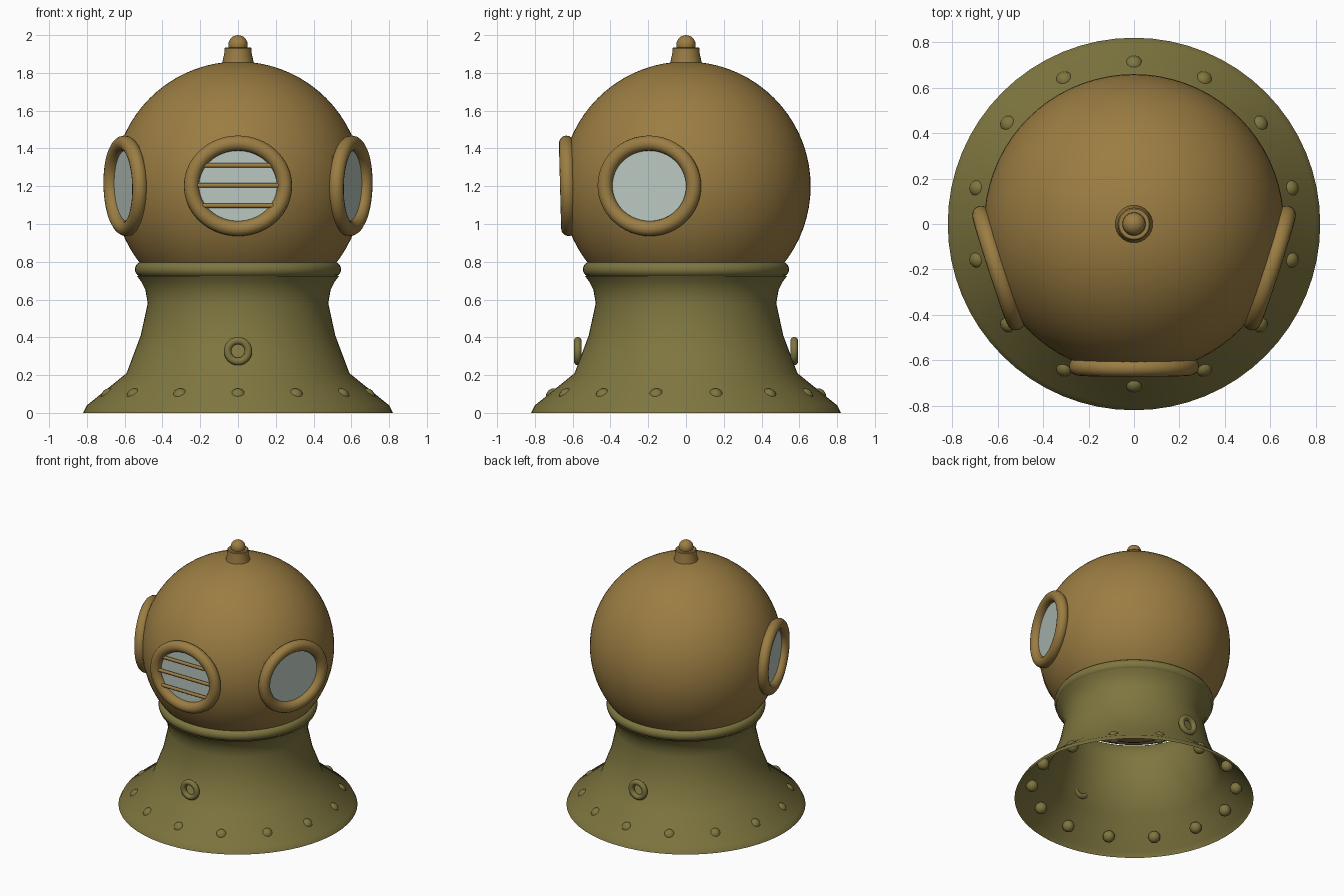
import bpy, bmesh, math
from mathutils import Matrix, Vector

if "Cube" in bpy.data.objects:
    bpy.data.objects.remove(bpy.data.objects["Cube"])

R, T = Matrix.Rotation, Matrix.Translation


def material(name, rgb):
    m = bpy.data.materials.new(name)
    m.diffuse_color = (*rgb, 1)
    m.use_nodes = True
    m.node_tree.nodes["Principled BSDF"].inputs["Base Color"].default_value = m.diffuse_color
    return m


BRASS = material("aged_brass", (0.33, 0.205, 0.055))
OLIVE = material("olive_brass", (0.21, 0.18, 0.05))
GLASS = material("window_glass", (0.50, 0.59, 0.54))


def finish(name, mat, matrix=None):
    """Name, colour and smooth the active object."""
    ob = bpy.context.object
    ob.name = name
    if matrix is not None:
        ob.data.transform(matrix)
    ob.data.materials.append(mat)
    bpy.ops.object.shade_smooth_by_angle(angle=math.radians(40))
    return ob


def torus(name, mat, major, minor, matrix, squash=1.0):
    bpy.ops.mesh.primitive_torus_add(major_radius=major, minor_radius=minor,
                                     major_segments=64, minor_segments=16)
    # widen the path only, so the tube stays round
    for v in bpy.context.object.data.vertices:
        a = math.atan2(v.co.y, v.co.x)
        v.co.x += math.cos(a) * major * (squash - 1)
    return finish(name, mat, matrix)


def ball(name, mat, radius, loc, seg=24):
    bpy.ops.mesh.primitive_uv_sphere_add(segments=seg, ring_count=seg // 2, radius=radius)
    return finish(name, mat, T(loc))


def cylinder(name, mat, radius, depth, matrix, verts=48):
    bpy.ops.mesh.primitive_cylinder_add(vertices=verts, radius=radius, depth=depth)
    return finish(name, mat, matrix)


def lathe(name, mat, profile, seg=64):
    bm = bmesh.new()
    vs = [bm.verts.new((r, 0, z)) for r, z in profile]
    es = [bm.edges.new(p) for p in zip(vs, vs[1:])]
    bmesh.ops.spin(bm, geom=vs + es, cent=(0, 0, 0), axis=(0, 0, 1),
                   angle=math.tau, steps=seg, use_duplicate=False)
    bmesh.ops.remove_doubles(bm, verts=bm.verts, dist=1e-4)
    bmesh.ops.recalc_face_normals(bm, faces=bm.faces)
    me = bpy.data.meshes.new(name)
    bm.to_mesh(me)
    bm.free()
    ob = bpy.data.objects.new(name, me)
    bpy.context.collection.objects.link(ob)
    bpy.ops.object.select_all(action='DESELECT')
    ob.select_set(True)
    bpy.context.view_layer.objects.active = ob
    return finish(name, mat)


# flared breastplate, an open shell
lathe("breastplate", OLIVE, [(0.82, 0), (0.80, 0.04), (0.59, 0.21), (0.515, 0.41),
                             (0.478, 0.58), (0.49, 0.65), (0.512, 0.695), (0.535, 0.725)])

# collar between breastplate and dome
torus("collar_ring", OLIVE, 0.505, 0.041, T((0, 0, 0.76)))

# dome
dome = ball("dome", BRASS, 0.66, (0, 0, 1.2), 72)

# windows: one in front, one on each side
WIDE = 1.09
for label, deg in (("front", 0), ("right", 72), ("left", -72)):
    place = (R(math.radians(deg), 4, 'Z') @ T((0, -0.627, 1.202))
             @ R(math.radians(91.5), 4, 'X'))
    oval = Matrix.Diagonal((WIDE, 1, 1, 1))
    torus(label + "_window_ring", BRASS, 0.226, 0.04, place, WIDE)
    cylinder(label + "_window_glass", GLASS, 0.21, 0.01, place @ T((0, 0, -0.01)) @ oval)
    cutter = cylinder(label + "_window_cutter", BRASS, 0.215, 0.3,
                      place @ T((0, 0, 0.12)) @ oval)
    cutter.hide_render = True
    cutter.hide_set(True)
    mod = dome.modifiers.new(label + "_opening", 'BOOLEAN')
    mod.operation = 'DIFFERENCE'
    mod.object = cutter
    mod.solver = 'EXACT'

# guard bars on the front window
for i, (z, half) in enumerate(((1.097, 0.205), (1.204, 0.225), (1.31, 0.205))):
    cylinder(f"guard_bar_{i + 1}", BRASS, 0.012, half * 2,
             T((0, -0.64, z)) @ R(math.pi / 2, 4, 'Y'), 12)

# top fitting
lathe("top_valve", BRASS, [(0, 1.82), (0.085, 1.82), (0.082, 1.86), (0.072, 1.905),
                           (0.072, 1.93), (0.067, 1.935), (0, 1.935)], 32)
ball("top_knob", BRASS, 0.051, (0, 0, 1.949))

# rivets around the hem
for i in range(14):
    a = math.tau * i / 14 + math.pi / 2
    ball(f"rivet_{i + 1}", OLIVE, 0.042, (0.70 * math.cos(a), 0.70 * math.sin(a), 0.088), 16)

# front and back lugs
for label, s in (("front", -1), ("back", 1)):
    torus(label + "_lug", OLIVE, 0.055, 0.02,
          T((0, s * 0.573, 0.327)) @ R(math.pi / 2, 4, 'X'))
